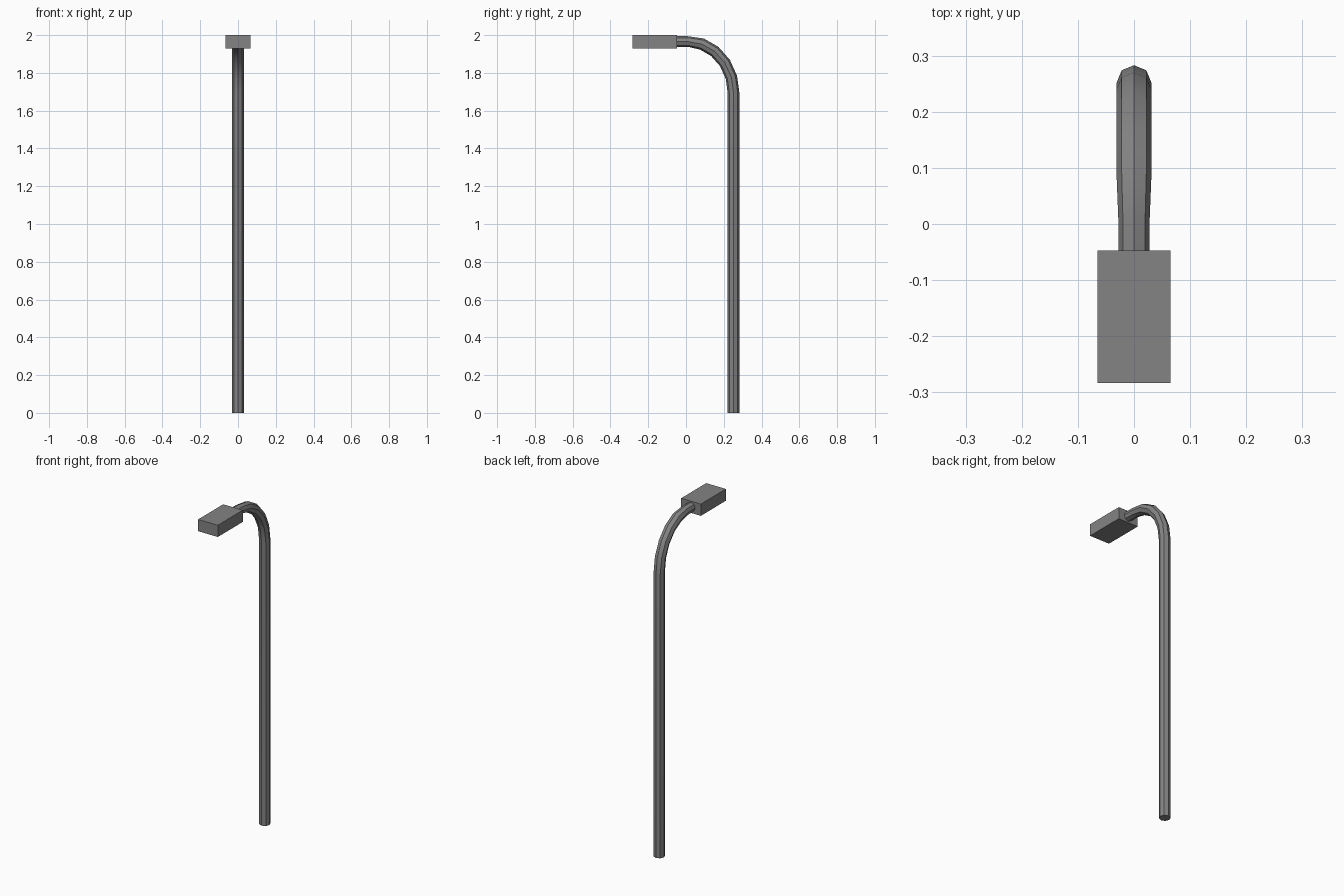
import bpy, bmesh
from math import sin, cos, pi, radians, atan2

if "Cube" in bpy.data.objects:
    bpy.data.objects.remove(bpy.data.objects["Cube"])

SIDES, STEPS = 8, 5
R_POLE, R_TIP = 0.031, 0.028
CY, CZ, RY, RZ = 0.01, 1.692, 0.242, 0.274   # centre and radii of the bend

dark = bpy.data.materials.new("dark_metal")
dark.diffuse_color = (0.23, 0.23, 0.23, 1)
dark.use_nodes = True
dark.node_tree.nodes["Principled BSDF"].inputs["Base Color"].default_value = dark.diffuse_color


def make_object(name, bm):
    bmesh.ops.recalc_face_normals(bm, faces=bm.faces)
    mesh = bpy.data.meshes.new(name)
    bm.to_mesh(mesh)
    bm.free()
    mesh.materials.append(dark)
    obj = bpy.data.objects.new(name, mesh)
    bpy.context.collection.objects.link(obj)
    return obj


# Pole: octagonal tube, straight shaft, quarter bend, slimmer tip
stations = [(CY + RY, 0.0, 0.0, R_POLE)]          # y, z, angle, radius
for i in range(STEPS + 1):
    a = radians(90 * i / STEPS)
    stations.append((CY + RY * cos(a), CZ + RZ * sin(a),
                     atan2(RY * sin(a), RZ * cos(a)),
                     R_TIP if i == STEPS else R_POLE))
stations.append((-0.06, CZ + RZ, pi / 2, R_TIP))

bm = bmesh.new()
rings = []
for y, z, a, r in stations:
    ring = []
    for k in range(SIDES):
        t = 2 * pi * k / SIDES
        ring.append(bm.verts.new((r * cos(t),
                                  y + r * sin(t) * cos(a),
                                  z + r * sin(t) * sin(a))))
    rings.append(ring)
for lo, hi in zip(rings, rings[1:]):
    for k in range(SIDES):
        n = (k + 1) % SIDES
        bm.faces.new((lo[k], lo[n], hi[n], hi[k]))
bm.faces.new(rings[0])
bm.faces.new(rings[-1])
pole = make_object("lamp_pole", bm)

# Smooth along the bend, crisp edges between the eight sides
bpy.context.view_layer.objects.active = pole
pole.select_set(True)
bpy.ops.object.shade_smooth_by_angle(angle=radians(30))

# Lamp head: plain box over the tip of the pole
bm = bmesh.new()
bmesh.ops.create_cube(bm, size=1.0)
bmesh.ops.scale(bm, vec=(0.13, 0.236, 0.07), verts=bm.verts)
head = make_object("lamp_head", bm)
head.location = (0, -0.165, 1.965)
